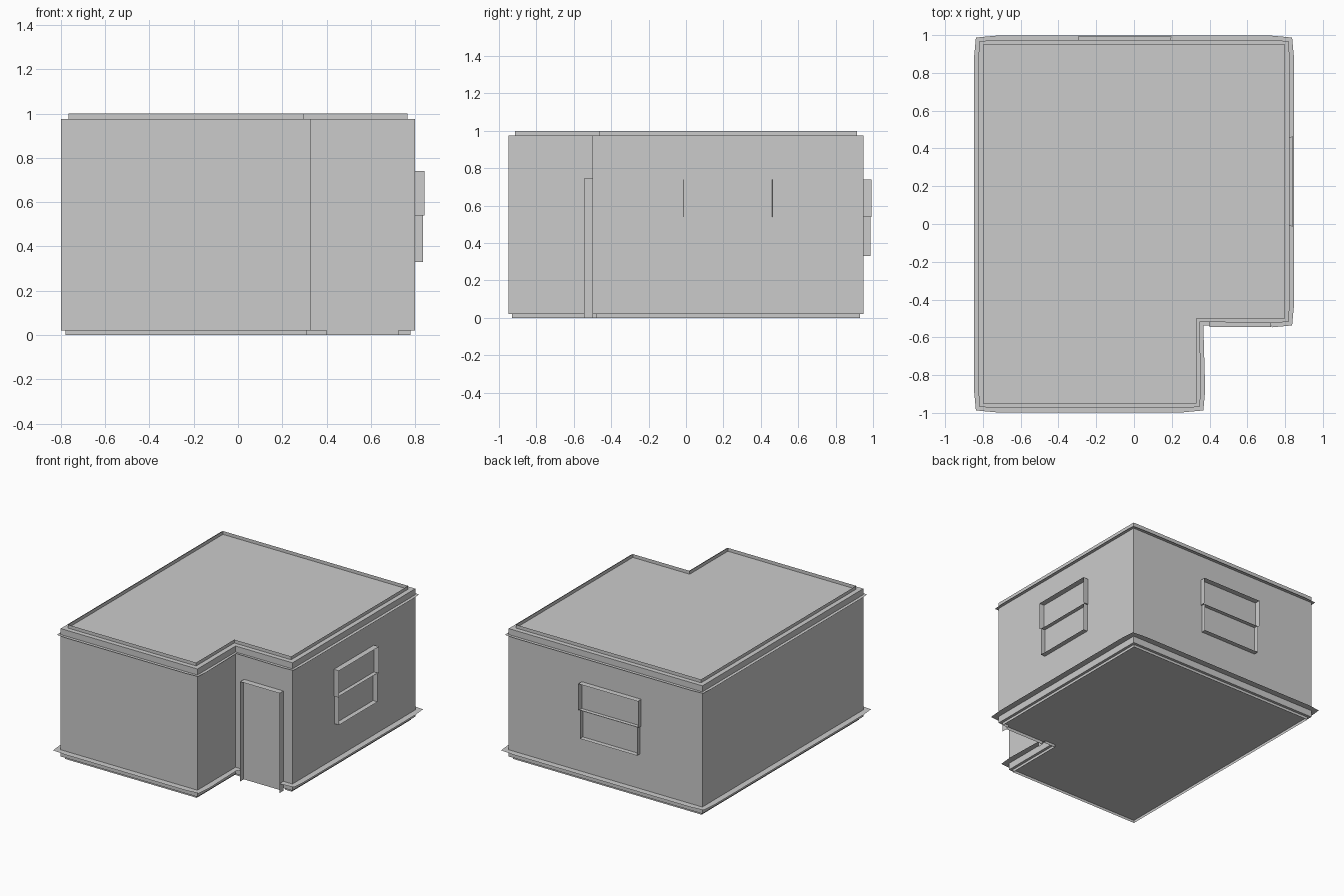
import bpy
import bmesh
from mathutils import Vector

cube = bpy.data.objects.get("Cube")
if cube:
    bpy.data.objects.remove(cube, do_unlink=True)

GREY = (0.6, 0.6, 0.6, 1.0)
plaster = bpy.data.materials.new("light grey plaster")
plaster.use_nodes = True
plaster.diffuse_color = GREY
plaster.node_tree.nodes["Principled BSDF"].inputs["Base Color"].default_value = GREY

X, Y = 0.80, 0.95              # half sizes of the walls
NOTCH_X, NOTCH_Y = 0.33, -0.5  # inner corner of the entrance notch
DOOR = (0.40, 0.725)
DOOR_TOP = 0.745

# L-shaped floor plan, counter-clockwise from the notch
PLAN = [(X, NOTCH_Y), (X, Y), (-X, Y), (-X, -Y), (NOTCH_X, -Y), (NOTCH_X, NOTCH_Y)]
# The same run, open where the doorway interrupts it
OPEN_PLAN = [(DOOR[1], NOTCH_Y)] + PLAN + [(DOOR[0], NOTCH_Y)]


def finish(name, bm):
    mesh = bpy.data.meshes.new(name)
    bm.to_mesh(mesh)
    bm.free()
    mesh.materials.append(plaster)
    obj = bpy.data.objects.new(name, mesh)
    bpy.context.collection.objects.link(obj)
    return obj


def offset(plan, dist, closed, bulge=0.0):
    """Offset a run outwards; bulge pushes the edges out just beside outer corners."""
    result = []
    n = len(plan)
    for i, p in enumerate(plan):
        p = Vector(p)
        has_prev, has_next = closed or i > 0, closed or i < n - 1
        before = (p - Vector(plan[i - 1])).normalized() if has_prev else None
        after = (Vector(plan[(i + 1) % n]) - p).normalized() if has_next else None
        before, after = before or after, after or before
        n1 = Vector((before.y, -before.x))
        n2 = Vector((after.y, -after.x))
        if has_prev and has_next:
            corner = p + (n1 + n2) * dist
            if bulge and before.cross(after) > 0:
                reach = 0.07
                result.append((p - before * reach, p - before * reach + n1 * (dist + bulge)))
                result.append((p, corner))
                result.append((p + after * reach, p + after * reach + n2 * (dist + bulge)))
            else:
                result.append((p, corner))
        else:
            result.append((p, p + n1 * dist))
    return result


def ribbon(name, rows, closed):
    """Thin sheet joining pairs of points along a run."""
    bm = bmesh.new()
    pairs = [(bm.verts.new(a), bm.verts.new(b)) for a, b in rows]
    for i in range(len(pairs) if closed else len(pairs) - 1):
        a, b = pairs[i], pairs[(i + 1) % len(pairs)]
        bm.faces.new((a[0], a[1], b[1], b[0]))
    return finish(name, bm)


def ledge(name, plan, z, dist, bulge, closed):
    rows = [(a.to_3d() + Vector((0, 0, z)), b.to_3d() + Vector((0, 0, z)))
            for a, b in offset(plan, dist, closed, bulge)]
    return ribbon(name, rows, closed)


def upright(name, plan, dist, z0, z1, closed):
    rows = [((b.x, b.y, z1), (b.x, b.y, z0)) for a, b in offset(plan, dist, closed)]
    return ribbon(name, rows, closed)


# Walls with flat roof and floor
bm = bmesh.new()
floor = bm.faces.new([bm.verts.new((x, y, 0.02)) for x, y in PLAN])
top = bmesh.ops.extrude_face_region(bm, geom=[floor], use_keep_orig=True)["geom"]
bmesh.ops.translate(bm, vec=(0, 0, 0.955),
                    verts=[v for v in top if isinstance(v, bmesh.types.BMVert)])
bmesh.ops.recalc_face_normals(bm, faces=bm.faces)
finish("walls", bm)

# Roof rim, cornice, skirting ledge and plinth
upright("roof_rim", PLAN, -0.035, 0.975, 1.0, True)
ledge("cornice_ledge", PLAN, 0.93, 0.018, 0.006, True)
ledge("skirting_ledge", OPEN_PLAN, 0.07, 0.037, 0.01, False)
upright("plinth", OPEN_PLAN, -0.02, 0.0, 0.02, False)


def surround(name, place, loop, splay, depth, closed):
    """Thin casing standing out from a wall along a loop of (across, height)."""
    rows = [(place(u, 0, z), place(u * splay, depth, z)) for u, z in loop]
    return ribbon(name, rows, closed)


def window(name, place, half):
    low, mid, high = 0.33, 0.54, 0.74
    lower = [(half - 0.008, mid), (half - 0.008, low), (0.008 - half, low), (0.008 - half, mid)]
    upper = [(half, mid), (half, high), (-half, high), (-half, mid)]
    surround(name + "_lower_casing", place, lower, 1.0, 0.036, False)
    surround(name + "_upper_casing", place, upper, 1.01, 0.042, False)
    surround(name + "_rail", place, [(-half, mid), (half, mid)], 1.0, 0.03, False)


# Windows on the side and back walls
window("side_window", lambda u, d, z: (X + d, 0.225 + u, z), 0.235)
window("back_window", lambda u, d, z: (u - 0.05, Y + d, z), 0.245)

# Door casing in the notch
mid_x = sum(DOOR) / 2
half_door = (DOOR[1] - DOOR[0]) / 2
surround("door_casing", lambda u, d, z: (mid_x + u, NOTCH_Y - d, z),
         [(-half_door, 0.0), (-half_door, DOOR_TOP), (half_door, DOOR_TOP), (half_door, 0.0)],
         1.0, 0.046, False)

# Flat door leaf inside the casing
bm = bmesh.new()
bm.faces.new([bm.verts.new((x, NOTCH_Y - 0.004, z)) for x, z in
              ((DOOR[0], 0.0), (DOOR[1], 0.0), (DOOR[1], DOOR_TOP), (DOOR[0], DOOR_TOP))])
finish("door_leaf", bm)
